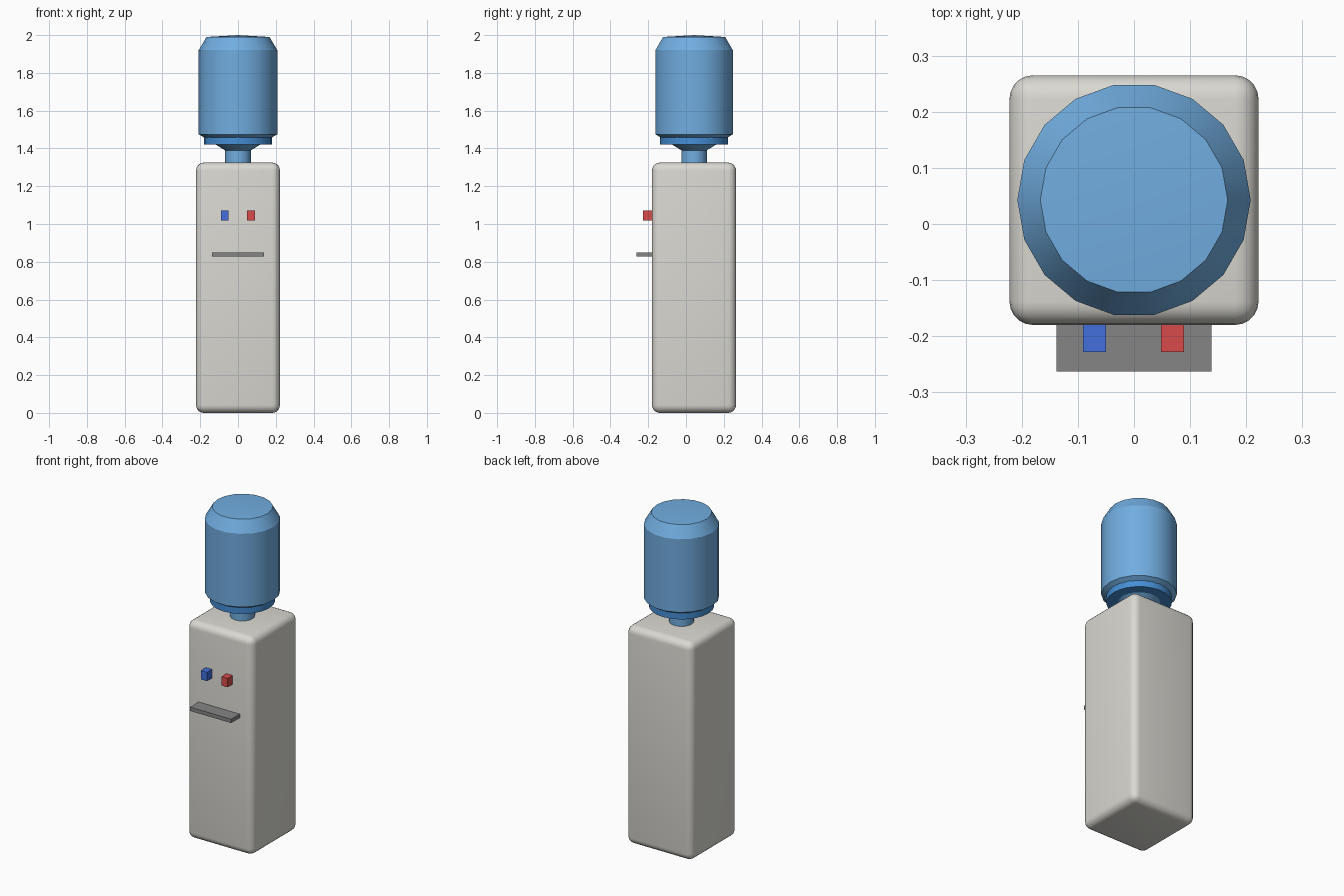
import bpy, bmesh, math

if "Cube" in bpy.data.objects:
    bpy.data.objects.remove(bpy.data.objects["Cube"])

BOTTLE_Y = 0.043


def material(name, rgb):
    m = bpy.data.materials.new(name)
    m.diffuse_color = (*rgb, 1)
    m.use_nodes = True
    m.node_tree.nodes["Principled BSDF"].inputs["Base Color"].default_value = m.diffuse_color
    return m


CREAM = material("warm white plastic", (0.70, 0.69, 0.64))
WATER = material("bottle blue", (0.165, 0.418, 0.745))
RING = material("collar blue", (0.06, 0.27, 0.66))
RED = material("hot red", (0.68, 0.07, 0.07))
BLUE = material("cold blue", (0.056, 0.162, 0.71))
GREY = material("tray grey", (0.235, 0.235, 0.235))


def finish(bm, name, mat, smooth=None):
    bmesh.ops.recalc_face_normals(bm, faces=bm.faces)
    me = bpy.data.meshes.new(name)
    bm.to_mesh(me)
    bm.free()
    me.materials.append(mat)
    ob = bpy.data.objects.new(name, me)
    bpy.context.collection.objects.link(ob)
    if smooth:
        bpy.ops.object.select_all(action='DESELECT')
        ob.select_set(True)
        bpy.context.view_layer.objects.active = ob
        bpy.ops.object.shade_smooth_by_angle(angle=math.radians(smooth))
    return ob


def box(name, lo, hi, mat, bevel=0):
    bm = bmesh.new()
    bmesh.ops.create_cube(bm, size=1)
    for v in bm.verts:
        v.co = [(a + b) / 2 + c * (b - a) for a, b, c in zip(lo, hi, v.co)]
    if bevel:
        bmesh.ops.bevel(bm, geom=bm.edges[:], offset=bevel, segments=5,
                        profile=0.5, affect='EDGES')
    return finish(bm, name, mat, 30 if bevel else None)


def lathe(name, profile, sides, mat):
    """Revolve (radius, z) points; a zero radius closes the end in a fan."""
    bm = bmesh.new()
    rings = []
    for r, z in profile:
        n = sides if r else 1
        rings.append([bm.verts.new((r * math.cos(math.tau * i / sides),
                                    BOTTLE_Y + r * math.sin(math.tau * i / sides), z))
                      for i in range(n)])
    for a, b in zip(rings, rings[1:]):
        for i in range(sides):
            j = (i + 1) % sides
            quad = [a[i % len(a)], a[j % len(a)], b[j % len(b)], b[i % len(b)]]
            bm.faces.new(list(dict.fromkeys(quad)))
    return finish(bm, name, mat, 25)


# Cabinet with rounded edges
box("cabinet", (-0.222, -0.18, 0), (0.222, 0.265, 1.325), CREAM, 0.042)

# Upturned water bottle with neck, funnel, wall, shoulder and shallow domed base
lathe("water_bottle",
      [(0, 1.30), (0.068, 1.30), (0.068, 1.39), (0.208, 1.475),
       (0.208, 1.92), (0.167, 1.99), (0, 2.0)], 18, WATER)

# Collar around the funnel
lathe("bottle_collar", [(0, 1.42), (0.18, 1.42), (0.18, 1.465), (0, 1.465)], 24, RING)

# Taps and drip tray
for name, x, mat in (("cold_tap", -0.07, BLUE), ("hot_tap", 0.069, RED)):
    box(name, (x - 0.0205, -0.228, 1.018), (x + 0.0205, -0.16, 1.072), mat)
box("drip_tray", (-0.138, -0.263, 0.827), (0.138, -0.16, 0.85), GREY)
